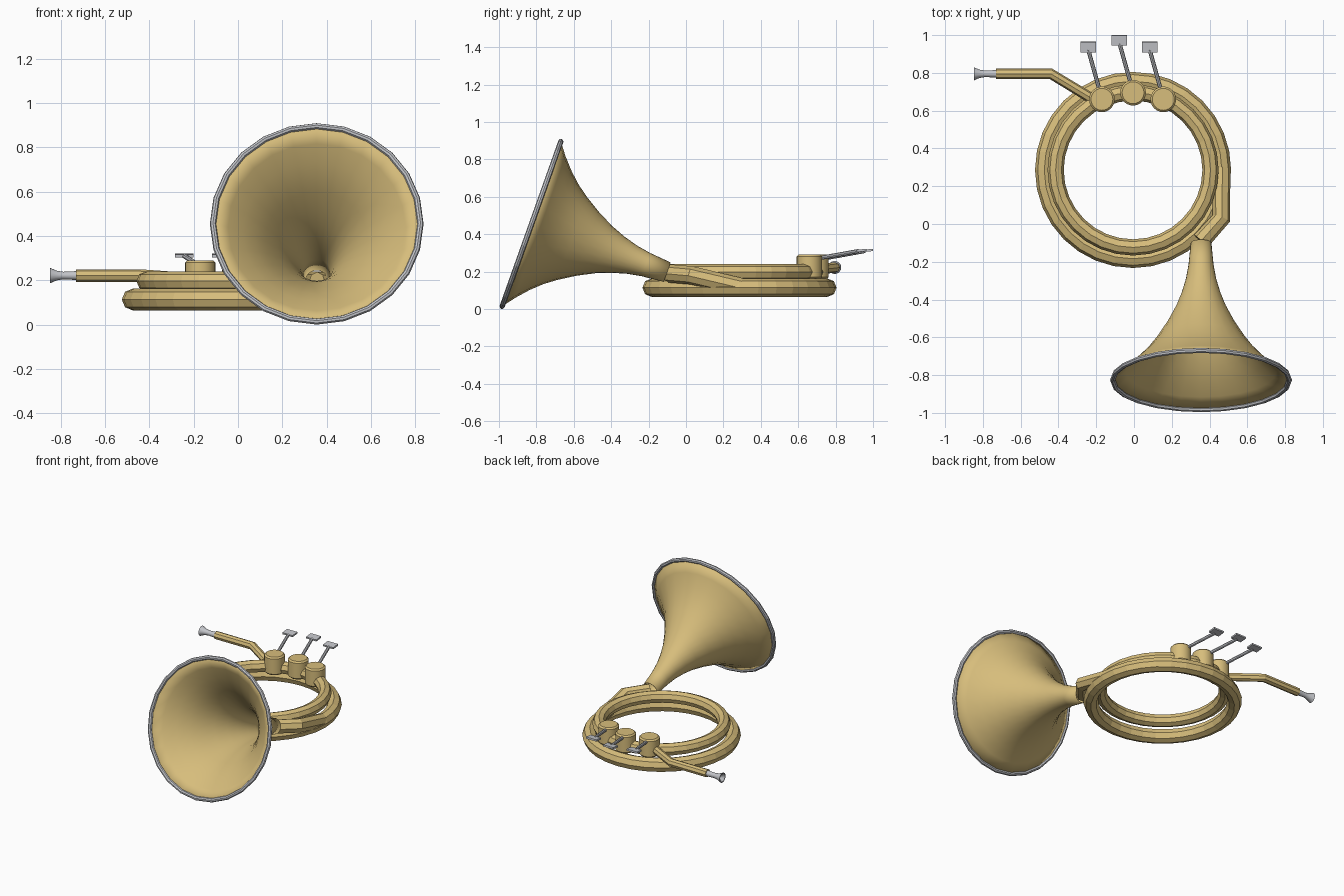
import bpy
import math
from mathutils import Vector

cube = bpy.data.objects.get("Cube")
if cube:
    bpy.data.objects.remove(cube, do_unlink=True)


def material(name, color):
    m = bpy.data.materials.new(name)
    m.use_nodes = True
    m.diffuse_color = color
    m.node_tree.nodes["Principled BSDF"].inputs["Base Color"].default_value = color
    return m


brass = material("brass", (0.68, 0.51, 0.2, 1))
silver = material("silver", (0.55, 0.56, 0.59, 1))


def finish(obj, name, mat, smooth=False):
    obj.name = name
    obj.data.materials.clear()
    obj.data.materials.append(mat)
    if smooth:
        bpy.ops.object.select_all(action='DESELECT')
        obj.select_set(True)
        bpy.context.view_layer.objects.active = obj
        bpy.ops.object.shade_smooth_by_angle(angle=math.radians(40))
    return obj


def tube(name, points, radius, mat, closed=False):
    """Eight-sided pipe swept along a path."""
    curve = bpy.data.curves.new(name, 'CURVE')
    curve.dimensions = '3D'
    curve.bevel_depth = radius
    curve.bevel_resolution = 2
    curve.use_fill_caps = True
    spline = curve.splines.new('POLY')
    spline.points.add(len(points) - 1)
    for p, co in zip(spline.points, points):
        p.co = (*co, 1)
    spline.use_cyclic_u = closed
    spline.use_smooth = False
    obj = bpy.data.objects.new(name, curve)
    bpy.context.collection.objects.link(obj)
    bpy.ops.object.select_all(action='DESELECT')
    obj.select_set(True)
    bpy.context.view_layer.objects.active = obj
    bpy.ops.object.convert(target='MESH')
    return finish(bpy.context.view_layer.objects.active, name, mat)


def lathe(name, profile, origin, axis, sides, mat):
    """Surface of revolution from (distance, radius) pairs along an axis."""
    turn = Vector((0, 0, 1)).rotation_difference(Vector(axis))
    verts, faces = [], []
    for t, r in profile:
        for i in range(sides):
            a = math.tau * i / sides
            verts.append(Vector(origin) + turn @ Vector((r * math.cos(a), r * math.sin(a), t)))
    for k in range(len(profile) - 1):
        for i in range(sides):
            j = (i + 1) % sides
            faces.append((k * sides + i, k * sides + j, (k + 1) * sides + j, (k + 1) * sides + i))
    mesh = bpy.data.meshes.new(name)
    mesh.from_pydata(verts, [], faces)
    obj = bpy.data.objects.new(name, mesh)
    bpy.context.collection.objects.link(obj)
    return finish(obj, name, mat, smooth=True)


# Coiled main tubing: two stacked hoops
CENTER_X, CENTER_Y = -0.005, 0.286
for name, major, minor, z in (("lower_coil", 0.47, 0.049, 0.114),
                              ("upper_coil", 0.41, 0.043, 0.197)):
    bpy.ops.mesh.primitive_torus_add(major_radius=major, minor_radius=minor,
                                     major_segments=32, minor_segments=8,
                                     location=(CENTER_X, CENTER_Y, z))
    finish(bpy.context.object, name, brass)

# Flared bell, tilted upward, with its rim wire
bell_center = Vector((0.355, -0.826, 0.455))
bell_axis = Vector((0, 0.942, -0.335)).normalized()
bell_profile = [(0, 0.468), (0.05, 0.402), (0.11, 0.335), (0.17, 0.28), (0.23, 0.236),
                (0.32, 0.18), (0.41, 0.134), (0.49, 0.103), (0.57, 0.08),
                (0.65, 0.066), (0.77, 0.055)]
bell = lathe("bell", bell_profile, bell_center, bell_axis, 24, brass)
wall = bell.modifiers.new("wall", 'SOLIDIFY')
wall.thickness = 0.004
bpy.ops.mesh.primitive_torus_add(major_radius=0.468, minor_radius=0.014,
                                 major_segments=24, minor_segments=8, location=bell_center)
rim = bpy.context.object
rim.rotation_mode = 'QUATERNION'
rim.rotation_quaternion = Vector((0, 0, 1)).rotation_difference(bell_axis)
finish(rim, "bell_rim", silver)

# Pipe joining the bell throat to the lower coil
tube("bell_pipe", [(0.355, -0.09, 0.19), (0.462, 0.03, 0.18), (0.462, 0.29, 0.118)], 0.049, brass)

# Lead pipe and mouthpiece
tube("lead_pipe", [(-0.73, 0.795, 0.222), (-0.44, 0.795, 0.222), (-0.2, 0.65, 0.205)], 0.028, brass)
lathe("mouthpiece",
      [(0, 0), (0, 0.02), (0.06, 0.017), (0.09, 0.022), (0.12, 0.035), (0.12, 0.028), (0.085, 0)],
      (-0.728, 0.795, 0.222), (-1, 0, 0), 16, silver)

# Rotary valves, each with a lever and finger plate
for side, x, y in (("right", -0.17, 0.66), ("middle", -0.005, 0.695), ("left", 0.155, 0.66)):
    bpy.ops.mesh.primitive_cylinder_add(vertices=24, radius=0.068, depth=0.13,
                                        location=(x, y, 0.226))
    valve = finish(bpy.context.object, side + "_valve", brass, smooth=True)
    edge = valve.modifiers.new("edge", 'BEVEL')
    edge.width = 0.01
    edge.segments = 1

    tip = Vector((x - 0.072, y + 0.277, 0.313))
    tube(side + "_lever", [(x - 0.01, y + 0.04, 0.27), tip - Vector((0, 0.015, 0.003))], 0.011, silver)
    bpy.ops.mesh.primitive_cube_add(size=1, location=tip, rotation=(math.radians(6), 0, 0))
    plate = bpy.context.object
    plate.scale = (0.082, 0.055, 0.012)
    finish(plate, side + "_finger_plate", silver)
